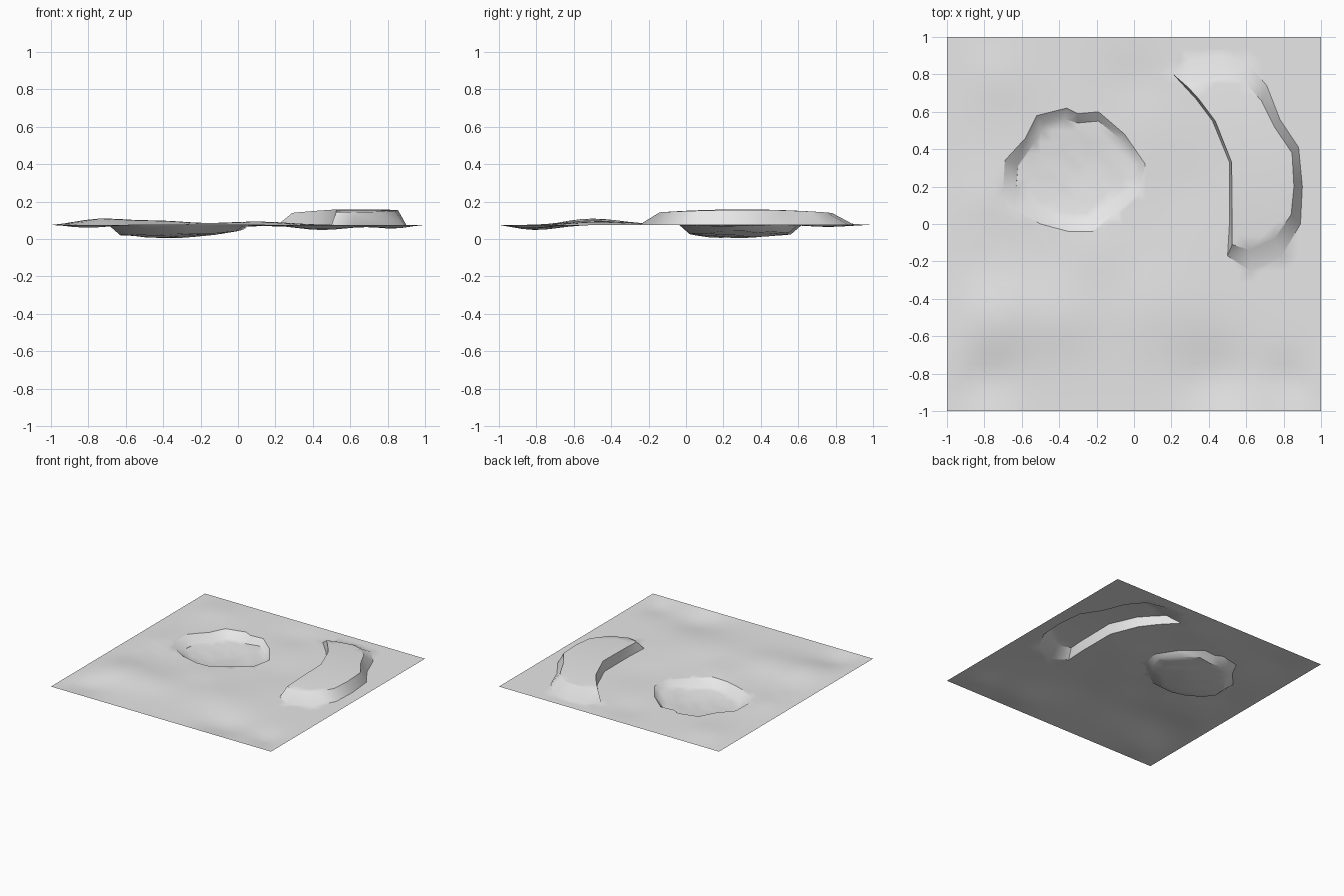
import bpy, math, random
from mathutils import Vector
from mathutils.geometry import delaunay_2d_cdt

random.seed(4)
cube = bpy.data.objects.get("Cube")
if cube:
    bpy.data.objects.remove(cube, do_unlink=True)

# Outlines: foot and crest of the raised mesa, lip and floor of the crater
MESA_FOOT = [(.21, .8), (.3, .88), (.45, .9), (.6, .87), (.71, .74), (.78, .56), (.88, .41),
             (.9, .2), (.89, 0), (.79, -.17), (.62, -.25), (.5, -.17), (.51, 0),
             (.51, .33), (.42, .55), (.33, .67)]
MESA_CREST = [(.29, .73), (.38, .76), (.49, .78), (.6, .75), (.68, .66), (.75, .52), (.845, .38),
              (.855, .2), (.84, .05), (.75, -.08), (.62, -.14), (.525, -.11), (.525, 0),
              (.522, .33), (.435, .55), (.345, .67)]
CRATER_LIP = [(-.36, .62), (-.52, .58), (-.58, .46), (-.69, .34), (-.7, .18), (-.64, .08),
              (-.5, 0), (-.35, -.04), (-.22, -.04), (-.1, .06), (.03, .17), (.06, .32),
              (-.05, .48), (-.19, .6), (-.3, .59)]
CRATER_FLOOR = [(-.37, .56), (-.48, .54), (-.53, .44), (-.62, .31), (-.63, .2), (-.57, .12),
                (-.46, .06), (-.35, .02), (-.24, .02), (-.13, .11), (-.01, .2), (.03, .32),
                (-.07, .45), (-.19, .55), (-.3, .54)]

# Gentle swells and hollows: x, y, height, radius
SWELLS = [(-.75, -.5, .036, .22), (-.4, -.5, .02, .2), (.1, -.45, .018, .25),
          (.45, -.84, -.034, .2), (.85, -.84, -.026, .14), (-.8, -.85, -.024, .16),
          (-.75, .8, .014, .18), (0, .78, -.012, .16), (-.85, .1, .014, .2),
          (-.2, -.15, .01, .16), (.25, .2, -.008, .2)]


def ground(x, y):
    z = sum(h * math.exp(-((x - a) ** 2 + (y - b) ** 2) / (r * r)) for a, b, h, r in SWELLS)
    rough = .004 * math.exp(-((x + .68) ** 2 + (y + .1) ** 2) / .06) * random.uniform(-1, 1)
    return .075 + (z + rough) * (1 - max(abs(x), abs(y)) ** 8)


def mesa_top(x, y):
    return .158 - .08 * (y - .3) ** 2 - .04 * (x - .6) ** 2


def crater_floor(x, y):
    return .007 + .24 * ((x + .39) ** 2 + (y - .27) ** 2) + random.uniform(-.004, .004)


def inside(x, y, ring):
    hit = False
    for (ax, ay), (bx, by) in zip(ring, ring[1:] + ring[:1]):
        if (ay > y) != (by > y) and x < ax + (y - ay) * (bx - ax) / (by - ay):
            hit = not hit
    return hit


points, edges = [], []


def add_ring(ring, height):
    start, n = len(points), len(ring)
    for i, (x, y) in enumerate(ring):
        points.append((x, y, max(0, height(x, y))))
        edges.append((start + i, start + (i + 1) % n))


for ring, height in ((MESA_FOOT, ground), (MESA_CREST, mesa_top),
                     (CRATER_LIP, ground), (CRATER_FLOOR, crater_floor)):
    add_ring(ring, height)
ring_points = list(points)

# Regular grid over the rest, leaving the walls free
N = 32
for i in range(N + 1):
    for j in range(N + 1):
        x, y = 2 * i / N - 1, 2 * j / N - 1
        if any(math.hypot(x - p[0], y - p[1]) < .03 for p in ring_points):
            continue
        if inside(x, y, MESA_CREST):
            z = mesa_top(x, y)
        elif inside(x, y, CRATER_FLOOR):
            z = crater_floor(x, y)
        elif inside(x, y, MESA_FOOT) or inside(x, y, CRATER_LIP):
            continue
        else:
            z = ground(x, y)
        points.append((x, y, max(0, z)))

# Triangulate the sheet along the outlines
flat, _, faces, source, _, _ = delaunay_2d_cdt(
    [Vector(p[:2]) for p in points], edges, [], 0, 1e-5)
verts = [(v.x, v.y, points[s[0]][2] if s else ground(v.x, v.y)) for v, s in zip(flat, source)]
mesh = bpy.data.meshes.new("terrain")
mesh.from_pydata(verts, [], faces)
terrain = bpy.data.objects.new("terrain", mesh)
bpy.context.collection.objects.link(terrain)

# Plain grey material
grey = bpy.data.materials.new("light grey")
grey.use_nodes = True
color = (.8, .8, .8, 1)
grey.diffuse_color = color
grey.node_tree.nodes["Principled BSDF"].inputs["Base Color"].default_value = color
mesh.materials.append(grey)

bpy.ops.object.select_all(action="DESELECT")
terrain.select_set(True)
bpy.context.view_layer.objects.active = terrain
bpy.ops.object.shade_smooth_by_angle(angle=math.radians(35))
